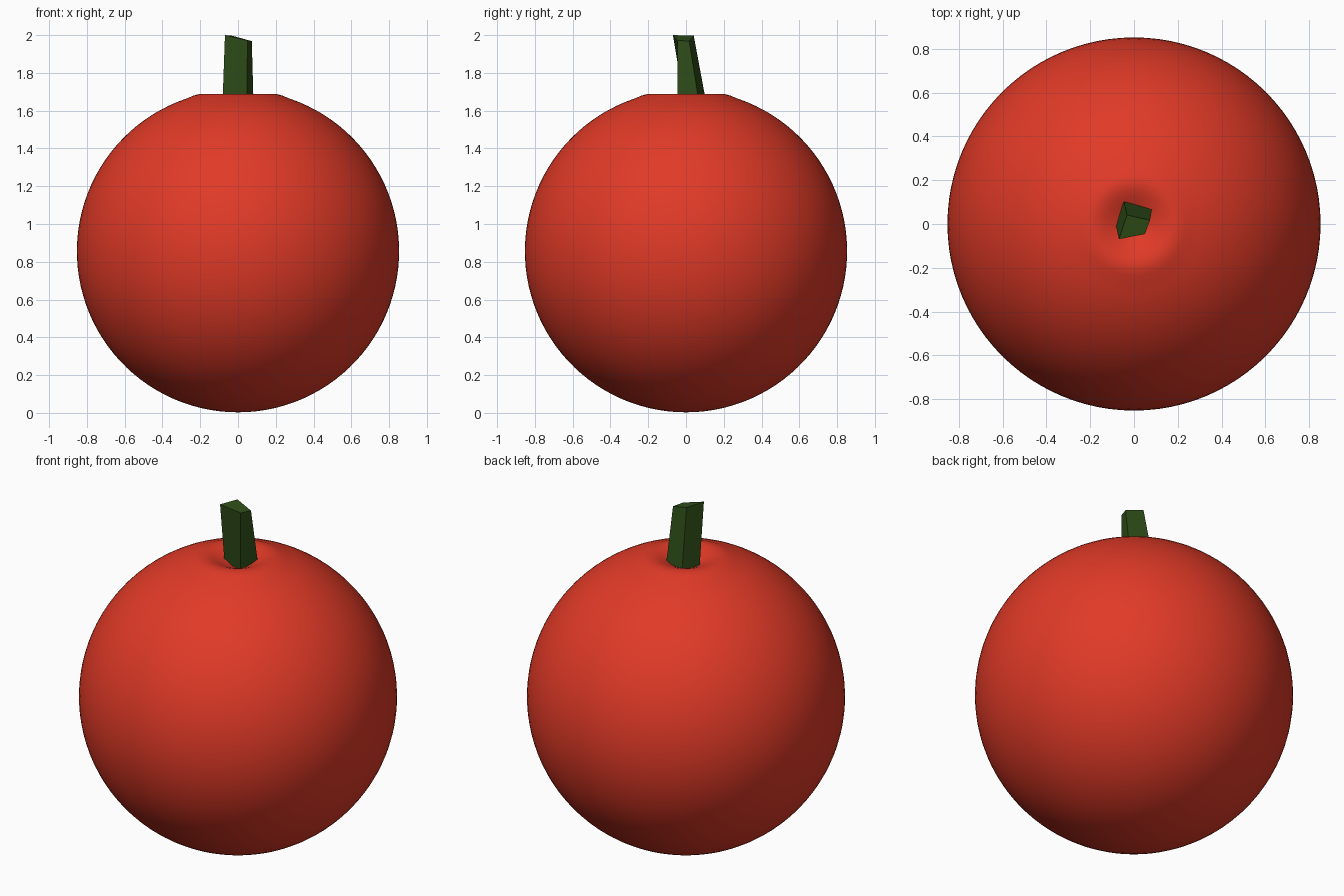
import bpy, bmesh, math

if "Cube" in bpy.data.objects:
    bpy.data.objects.remove(bpy.data.objects["Cube"])


def material(name, rgb):
    m = bpy.data.materials.new(name)
    m.diffuse_color = (*rgb, 1)
    m.use_nodes = True
    m.node_tree.nodes["Principled BSDF"].inputs["Base Color"].default_value = m.diffuse_color
    return m


def make_object(name, bm, mat):
    bmesh.ops.recalc_face_normals(bm, faces=bm.faces[:])
    me = bpy.data.meshes.new(name)
    bm.to_mesh(me)
    bm.free()
    me.materials.append(mat)
    ob = bpy.data.objects.new(name, me)
    bpy.context.collection.objects.link(ob)
    return ob


red = material("fruit red", (0.75, 0.042, 0.02))
green = material("stem green", (0.028, 0.075, 0.009))

# Fruit: a lathed sphere profile that ends in a shallow dimple at the top
R, ZC, SEG = 0.853, 0.856, 96
a_end = math.acos(0.27 / R)
profile = []
for i in range(1, 49):
    a = -math.pi / 2 + (a_end + math.pi / 2) * i / 48
    profile.append((R * math.cos(a), ZC + R * math.sin(a)))
profile += [(0.235, 1.68), (0.205, 1.688), (0.18, 1.689), (0.155, 1.684),
            (0.13, 1.675), (0.105, 1.664), (0.08, 1.652), (0.05, 1.638), (0.02, 1.63)]

bm = bmesh.new()
rings = [[bm.verts.new((r * math.cos(2 * math.pi * k / SEG),
                        r * math.sin(2 * math.pi * k / SEG), z)) for k in range(SEG)]
         for r, z in profile]
for lo, hi in zip(rings, rings[1:]):
    for k in range(SEG):
        n = (k + 1) % SEG
        bm.faces.new((lo[k], lo[n], hi[n], hi[k]))
for ring, z in ((rings[0], ZC - R), (rings[-1], 1.628)):
    tip = bm.verts.new((0, 0, z))
    for k in range(SEG):
        bm.faces.new((ring[k], ring[(k + 1) % SEG], tip))
for f in bm.faces:
    f.smooth = True
make_object("fruit", bm, red)

# Stem: four-sided, flat-faced, leaning towards the front, with a slanted top
bm = bmesh.new()
base = [bm.verts.new(c) for c in ((-0.083, -0.005, 1.61), (0.046, -0.045, 1.61),
                                  (0.083, 0.074, 1.61), (-0.049, 0.113, 1.61))]
top = [bm.verts.new(c) for c in ((-0.069, -0.069, 2.0), (0.05, -0.046, 1.972),
                                 (0.073, 0.017, 1.968), (-0.032, 0.041, 1.997))]
bm.faces.new(base)
bm.faces.new(top)
for k in range(4):
    n = (k + 1) % 4
    bm.faces.new((base[k], base[n], top[n], top[k]))
make_object("stem", bm, green)
